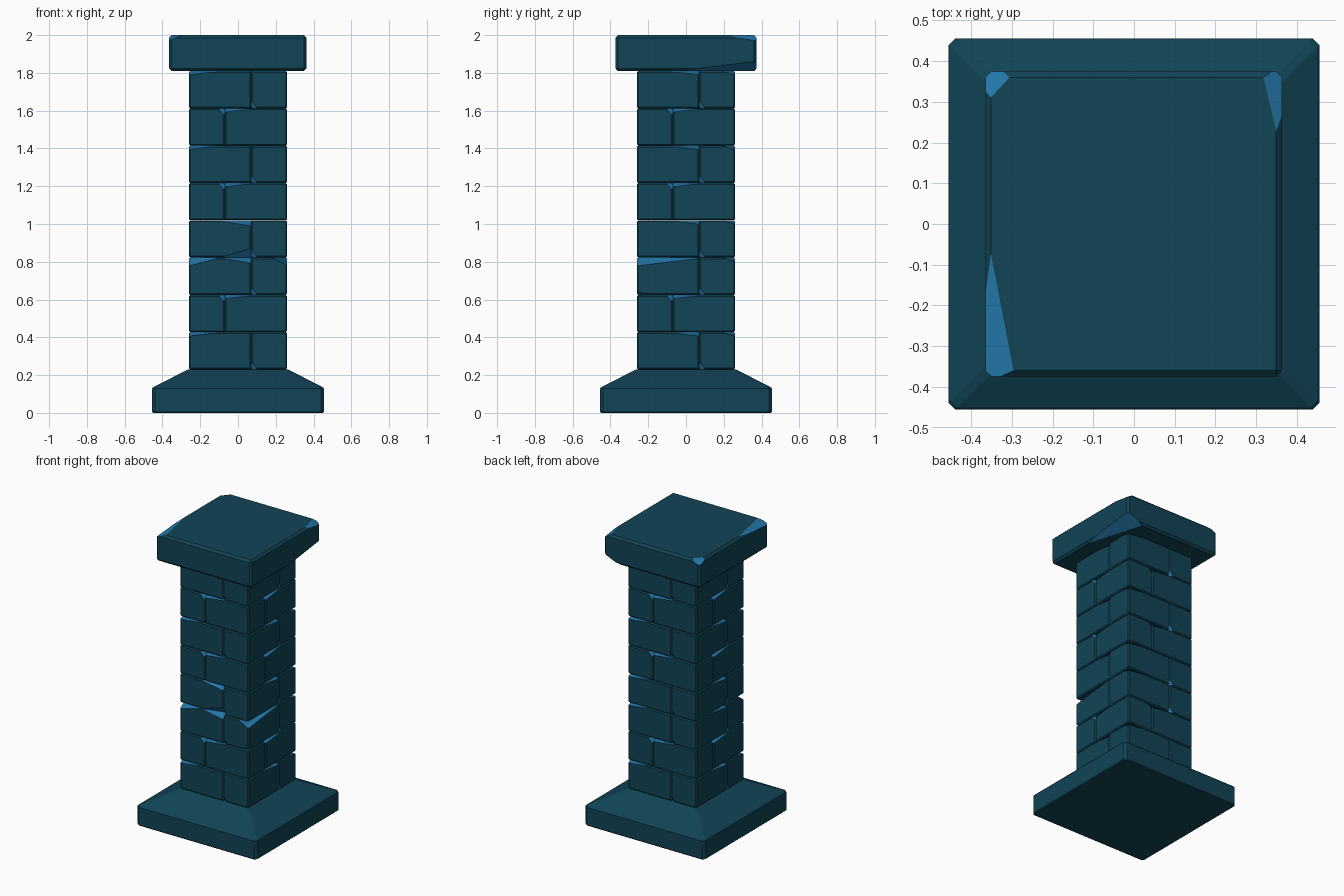
import bpy, bmesh, math
from mathutils import Vector, Matrix

if "Cube" in bpy.data.objects:
    bpy.data.objects.remove(bpy.data.objects["Cube"])


def material(name, col):
    m = bpy.data.materials.new(name)
    m.diffuse_color = (*col, 1)
    m.use_nodes = True
    m.node_tree.nodes["Principled BSDF"].inputs["Base Color"].default_value = m.diffuse_color
    return m


STONE = material("dark teal stone", (0.0055, 0.058, 0.092))
CHIP = material("chipped blue stone", (0.017, 0.19, 0.41))


def finish(bm, name, matrix=None):
    bmesh.ops.recalc_face_normals(bm, faces=bm.faces)
    me = bpy.data.meshes.new(name)
    bm.to_mesh(me)
    bm.free()
    me.materials.append(STONE)
    me.materials.append(CHIP)
    ob = bpy.data.objects.new(name, me)
    bpy.context.collection.objects.link(ob)
    if matrix:
        ob.matrix_world = matrix
    return ob


def box(size, bevel):
    bm = bmesh.new()
    bmesh.ops.create_cube(bm, size=1)
    bmesh.ops.scale(bm, vec=size, verts=bm.verts)
    bmesh.ops.bevel(bm, geom=bm.edges[:], offset=bevel, segments=1, affect='EDGES')
    return bm


def chip(bm, a, b, c, mat=1):
    """Slice a corner off through three points, keeping the side with the origin."""
    a, b, c = Vector(a), Vector(b), Vector(c)
    n = (b - a).cross(c - a).normalized()
    if n.dot(a) < 0:
        n = -n
    r = bmesh.ops.bisect_plane(bm, geom=bm.verts[:] + bm.edges[:] + bm.faces[:],
                               plane_co=a, plane_no=n, clear_outer=True)
    edges = [e for e in r['geom_cut'] if isinstance(e, bmesh.types.BMEdge)]
    if edges:
        bmesh.ops.edgeloop_fill(bm, edges=edges, mat_nr=mat)


# Base: slab with a sloped top
bm = bmesh.new()
rings = []
for h, z in ((0.45, 0), (0.455, 0.006), (0.455, 0.128), (0.45, 0.135), (0.265, 0.23)):
    k = 0.016
    pts = [(h, -h + k), (h, h - k), (h - k, h), (-h + k, h),
           (-h, h - k), (-h, -h + k), (-h + k, -h), (h - k, -h)]
    rings.append([bm.verts.new((x, y, z)) for x, y in pts])
for lo, hi in zip(rings, rings[1:]):
    for i in range(8):
        bm.faces.new((lo[i], lo[(i + 1) % 8], hi[(i + 1) % 8], hi[i]))
bm.faces.new(rings[0][::-1])
bm.faces.new(rings[-1])
finish(bm, "base")

# Shaft: eight courses of four bricks laid in a pinwheel
L, D, H = 0.165, 0.095, 0.0985
for row in range(8):
    s = -1 if row in (1, 4, 6) else 1          # direction of the pinwheel
    for side in range(4):
        bm = box((2 * L, 2 * D, 2 * H), 0.007)
        e = -1 if (s < 0 or side % 2 == 0) else 1
        if row == 3 and side == 0:             # damaged front brick
            chip(bm, (L, -D, 0.068), (-0.02, -D, H), (L, -0.02, H))
            chip(bm, (L, -D, -0.048), (0.0, -D, -H), (L, -0.05, -H))
        elif row == 2 and side < 2:            # damaged corner bricks
            chip(bm, (-L, -D, 0.055), (-0.0, -D, 0.075 if side else H), (-L, -0.02, H))
            if side:
                chip(bm, (-L, -D, -0.08), (-0.1, -D, -H), (-L, -0.05, -H))
            else:
                chip(bm, (L, -D, 0.068), (0.0, -D, H), (L, -0.02, H))
        else:                                  # usual sliver along the top edge
            chip(bm, (e * L, -D, 0.078), (e * 0.0, -D, H), (e * L, -0.02, H))
        # notch at the joint end
        t = -s
        chip(bm, (-s * L, D - 0.035, t * H), (-s * L, D, t * (H - 0.04)),
             (-s * (L - 0.022), D, t * H))
        if s < 0:
            for v in bm.verts:                 # keep the sliver at the joint
                v.co.x += 0
        m = (Matrix.Rotation(side * math.pi / 2, 4, 'Z')
             @ Matrix.Translation((-s * 0.095, -0.165, 0.23 + H + row * 0.1975)))
        finish(bm, f"brick_{row + 1}_{side + 1}", m)

# Cap: slab with chipped corners (local z is +-0.095)
X, Y, Z = 0.364, 0.374, 0.095
bm = box((2 * X, 2 * Y, 2 * Z), 0.014)
chip(bm, (-X, 0.0, Z), (-0.292, -Y, Z), (-X, -Y, Z - 0.03))
chip(bm, (-X, 0.295, Z), (-0.292, Y, Z), (-X, Y, Z - 0.035))
chip(bm, (X, 0.17, Z), (0.315, Y, Z), (X, Y, Z - 0.03))
chip(bm, (X, -0.05, -Z), (0.24, Y, -Z), (X, Y, -Z + 0.052))
finish(bm, "cap", Matrix.Translation((-0.001, 0, 1.905)))
